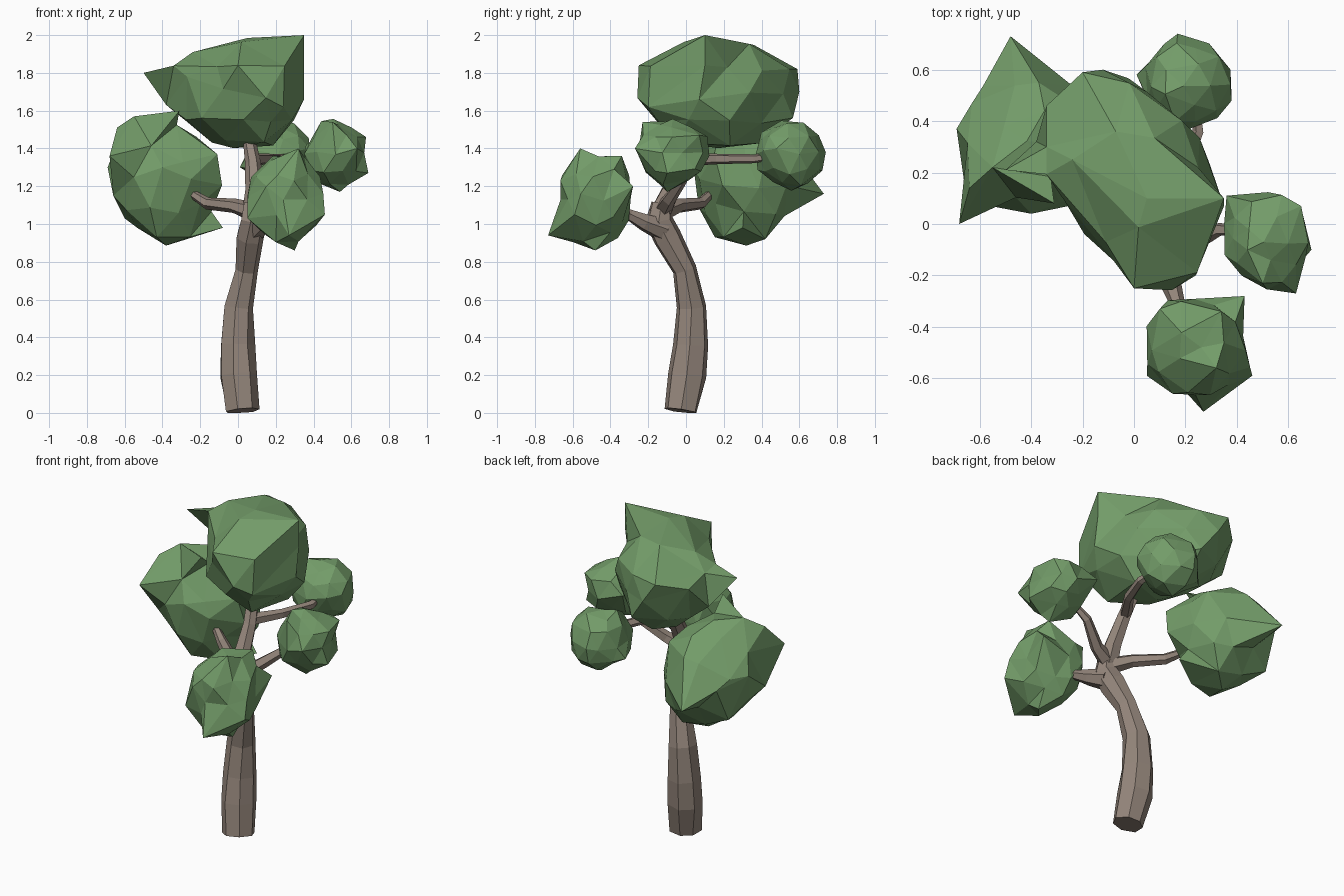
import bpy, bmesh, math, random
from mathutils import Vector, Matrix


def material(name, rgb):
    m = bpy.data.materials.new(name)
    m.diffuse_color = (*rgb, 1)
    return m


BARK = material("bark", (0.30, 0.24, 0.20))
LEAF = material("leaf", (0.17, 0.33, 0.14))


def finish(bm, name, mat):
    bmesh.ops.recalc_face_normals(bm, faces=bm.faces)
    me = bpy.data.meshes.new(name)
    bm.to_mesh(me)
    bm.free()
    me.materials.append(mat)
    ob = bpy.data.objects.new(name, me)
    bpy.context.collection.objects.link(ob)
    return ob


def limb(name, path, sides, seed):
    """Faceted tapering tube through (x, y, z, radius) points."""
    rnd = random.Random(seed)
    bm = bmesh.new()
    pts = [Vector(p[:3]) for p in path]
    rings = []
    for i, p in enumerate(pts):
        t = (pts[min(i + 1, len(pts) - 1)] - pts[max(i - 1, 0)]).normalized()
        ref = Vector((0, 1, 0)) if abs(t.y) < 0.8 else Vector((0, 0, 1))
        u = ref.cross(t).normalized()
        v = t.cross(u)
        ring = []
        for k in range(sides):
            a = math.tau * k / sides
            r = path[i][3] * rnd.uniform(0.93, 1.08)
            co = p + (u * math.cos(a) + v * math.sin(a)) * r
            co.z = max(co.z, 0)
            ring.append(bm.verts.new(co))
        rings.append(ring)
    for a, b in zip(rings, rings[1:]):
        for k in range(sides):
            j = (k + 1) % sides
            bm.faces.new((a[k], a[j], b[j], b[k]))
    bm.faces.new(rings[0])
    bm.faces.new(rings[-1])
    return finish(bm, name, BARK)


def foliage(name, centre, radii, turn, seed, tips, spikes=()):
    """Rough low-poly ellipsoid: corners moved to tips, faces drawn out to narrow spikes."""
    rnd = random.Random(seed)
    bm = bmesh.new()
    bmesh.ops.create_icosphere(bm, subdivisions=2, radius=1)
    for v in bm.verts:
        v.co *= rnd.uniform(0.95, 1.07)
        v.co += Vector([rnd.uniform(-0.1, 0.1) for _ in range(3)])
    bm.transform(Matrix.Translation(centre) @ Matrix.Rotation(math.radians(turn), 4, 'Z')
                 @ Matrix.Diagonal((*radii, 1)))
    free = set(bm.verts)
    for tip in map(Vector, tips):
        v = min(free, key=lambda w: (w.co - tip).length)
        v.co = tip
        free.remove(v)
    for tip in map(Vector, spikes):
        f = min(bm.faces, key=lambda g: (g.calc_center_median() - tip).length)
        bmesh.ops.poke(bm, faces=[f])["verts"][0].co = tip
    return finish(bm, name, LEAF)


# Trunk: thick base, bends back and then forward to the fork
limb("trunk", [(0.02, -0.025, 0.01, 0.088), (0.0, 0.005, 0.2, 0.103),
               (-0.005, 0.02, 0.36, 0.093), (0.005, 0.03, 0.56, 0.08),
               (0.045, -0.005, 0.76, 0.063), (0.065, -0.1, 0.93, 0.074),
               (0.085, -0.145, 1.02, 0.072), (0.085, -0.13, 1.11, 0.055)], 7, 2)

# Branches from the fork into each leaf mass
limb("front_branch", [(0.09, -0.12, 0.97, 0.065), (0.14, -0.22, 1.01, 0.045),
                      (0.165, -0.3, 1.05, 0.03), (0.21, -0.4, 1.1, 0.02)], 6, 3)
limb("left_branch", [(0.09, -0.13, 1.06, 0.055), (-0.02, -0.04, 1.095, 0.038),
                     (-0.16, 0.08, 1.11, 0.032), (-0.26, 0.14, 1.17, 0.02)], 6, 4)
limb("top_branch", [(0.085, -0.14, 1.05, 0.06), (0.09, -0.08, 1.18, 0.05),
                    (0.08, 0.0, 1.32, 0.042), (0.06, 0.06, 1.44, 0.035),
                    (0.03, 0.1, 1.58, 0.02)], 6, 5)
limb("back_branch", [(0.08, 0.02, 1.34, 0.036), (0.18, 0.17, 1.345, 0.028),
                     (0.25, 0.36, 1.345, 0.024), (0.24, 0.48, 1.36, 0.015)], 5, 6)
limb("right_branch", [(0.09, -0.12, 1.08, 0.05), (0.2, -0.09, 1.13, 0.038),
                      (0.33, -0.02, 1.23, 0.028), (0.45, -0.03, 1.32, 0.015)], 5, 7)

# Leaf masses
foliage("top_foliage", (0, 0.18, 1.69), (0.46, 0.295, 0.285), 120, 11,
        [(0.35, 0.1, 2.0), (0.35, 0.07, 1.66), (0.35, 0.1, 1.84),
         (0, -0.25, 1.84), (0.24, -0.2, 1.62), (-0.12, 0.6, 1.7), (-0.2, 0.59, 1.82),
         (0.05, 0.1, 1.985), (-0.24, 0.25, 1.91), (-0.34, 0.46, 1.78),
         (-0.34, 0.3, 1.82), (-0.27, 0.09, 1.78), (-0.38, 0.32, 1.63)],
        [(-0.5, 0.21, 1.8)])
foliage("left_foliage", (-0.39, 0.31, 1.22), (0.285, 0.28, 0.31), 0, 12,
        [(-0.48, 0.73, 1.16), (-0.11, 0.15, 1.37), (-0.27, 0.42, 0.92),
         (-0.37, 0.55, 1.4), (-0.69, 0.37, 1.3), (-0.63, 0.47, 1.3),
         (-0.6, 0.44, 1.03), (-0.68, 0.0, 1.36), (-0.66, 0.16, 1.15),
         (-0.4, 0.04, 1.3), (-0.55, 0.22, 1.57)],
        [(-0.31, 0.08, 1.6), (-0.08, 0.3, 0.98), (-0.64, 0.14, 1.51)])
foliage("right_foliage", (0.515, -0.06, 1.37), (0.17, 0.175, 0.185), 0, 13,
        [(0.69, -0.1, 1.27), (0.63, -0.27, 1.4), (0.65, 0.07, 1.47), (0.36, 0.11, 1.42),
         (0.54, -0.1, 1.17), (0.5, -0.23, 1.54)])
foliage("front_foliage", (0.25, -0.48, 1.14), (0.195, 0.205, 0.24), 0, 14,
        [(0.32, -0.56, 1.4), (0.27, -0.73, 0.94), (0.3, -0.48, 0.86), (0.46, -0.59, 1.05),
         (0.43, -0.28, 1.2), (0.34, -0.34, 1.36), (0.05, -0.59, 1.03), (0.1, -0.33, 1.27),
         (0.15, -0.66, 1.2)])
foliage("back_foliage", (0.205, 0.55, 1.375), (0.175, 0.18, 0.175), 0, 15,
        [(0.01, 0.58, 1.3), (0.17, 0.74, 1.38), (0.38, 0.48, 1.4)])
